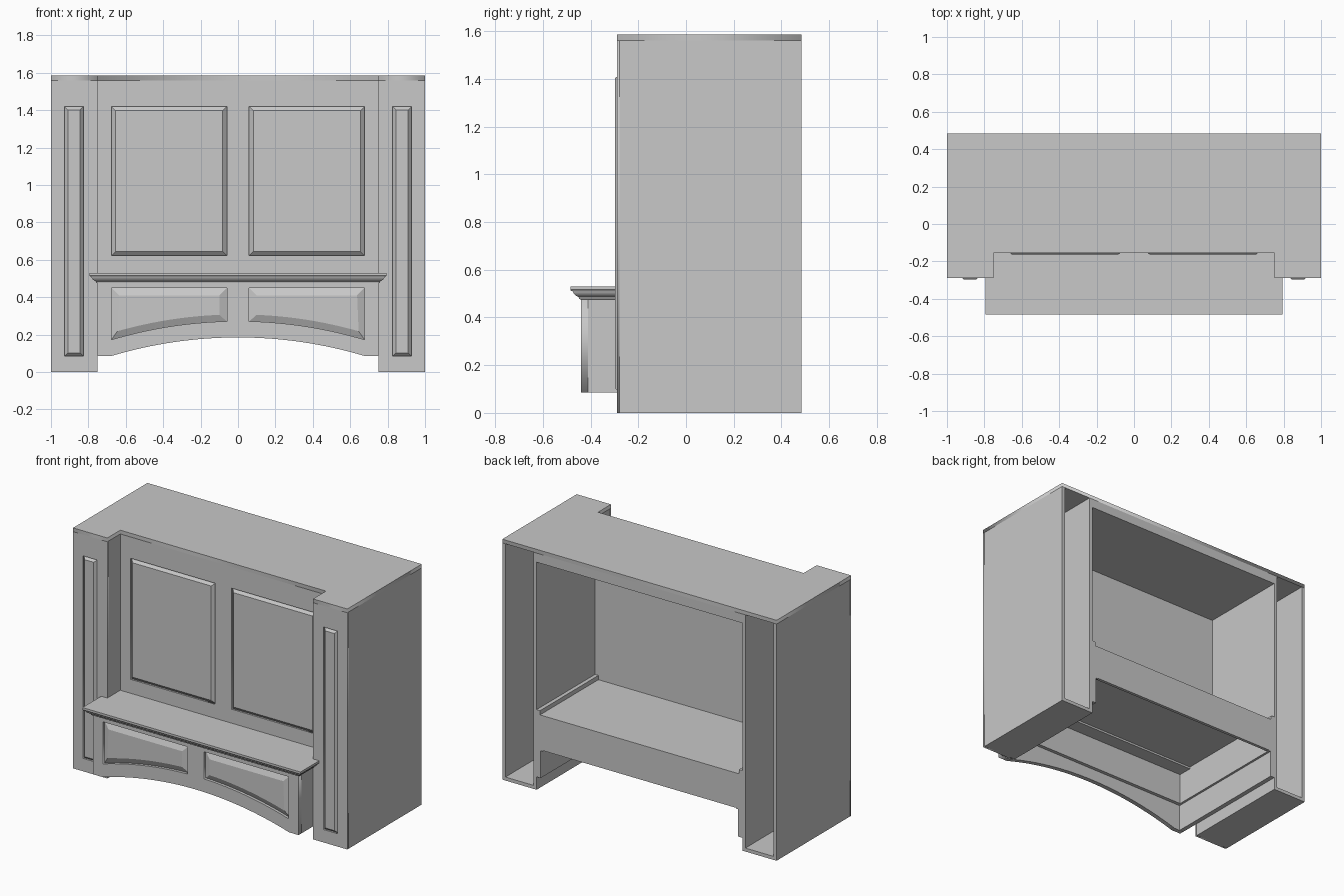
import bpy, bmesh, math

cube = bpy.data.objects.get("Cube")
if cube:
    bpy.data.objects.remove(cube, do_unlink=True)

GREY = (0.58, 0.58, 0.58, 1.0)
paint = bpy.data.materials.new("plain_grey")
paint.use_nodes = True
paint.diffuse_color = GREY
paint.node_tree.nodes["Principled BSDF"].inputs["Base Color"].default_value = GREY


def add_mesh(name, mesh):
    mesh.materials.clear()
    mesh.materials.append(paint)
    obj = bpy.data.objects.new(name, mesh)
    bpy.context.collection.objects.link(obj)
    return obj


def from_bmesh(name, bm):
    mesh = bpy.data.meshes.new(name)
    bm.to_mesh(mesh)
    bm.free()
    return add_mesh(name, mesh)


def box(name, xs, ys, zs):
    bm = bmesh.new()
    bmesh.ops.create_cube(bm, size=1)
    for v in bm.verts:
        v.co = [r[0] if c < 0 else r[1] for c, r in zip(v.co, (xs, ys, zs))]
    return from_bmesh(name, bm)


def plate(name, loops, near, far, upright=True):
    """Flat outline with holes, given thickness; upright plates face the front."""
    curve = bpy.data.curves.new(name, "CURVE")
    curve.dimensions = "2D"
    curve.fill_mode = "BOTH"
    curve.extrude = (far - near) / 2
    for loop in loops:
        spline = curve.splines.new("POLY")
        spline.points.add(len(loop) - 1)
        for point, (a, b) in zip(spline.points, loop):
            point.co = (a, b, 0, 1)
        spline.use_cyclic_u = True
    temp = bpy.data.objects.new(name + "_outline", curve)
    bpy.context.collection.objects.link(temp)
    graph = bpy.context.evaluated_depsgraph_get()
    mesh = bpy.data.meshes.new_from_object(temp.evaluated_get(graph))
    bpy.data.objects.remove(temp, do_unlink=True)
    mid = (near + far) / 2
    for v in mesh.vertices:
        a, b, c = v.co
        v.co = (a, mid - c, b) if upright else (a, b, mid + c)
    return add_mesh(name, mesh)


def rect(x0, x1, z0, z1):
    return [(x0, z0), (x1, z0), (x1, z1), (x0, z1)]


def mirror(loop):
    return [(-x, z) for x, z in reversed(loop)]


def raised_panel(name, outer, inner, y_edge, y_field):
    """Sloped border rising to a flat field."""
    bm = bmesh.new()
    a = [bm.verts.new((x, y_edge, z)) for x, z in outer]
    b = [bm.verts.new((x, y_field, z)) for x, z in inner]
    for i in range(len(a)):
        j = (i + 1) % len(a)
        bm.faces.new((a[i], a[j], b[j], b[i]))
    bm.faces.new(b)
    return from_bmesh(name, bm)


SIDES = (("left", 1), ("right", -1))
FRONT, BACK, TOP = -0.29, 0.485, 1.585
WALL_FRONT, HEARTH_FRONT = -0.155, -0.44
COL = 0.75
RECESS = 0.012

# Top board and the thick soffit under it
top_outline = [(-1, FRONT), (-COL, FRONT), (-COL, WALL_FRONT), (COL, WALL_FRONT),
               (COL, FRONT), (1, FRONT), (1, BACK), (-1, BACK)]
plate("top_board", [top_outline], 1.56, TOP, upright=False)
box("soffit", (-COL, COL), (WALL_FRONT, BACK), (1.5, 1.56))

# Hollow side columns, open at the back
for side, s in SIDES:
    def span(a, b):
        return tuple(sorted((s * a, s * b)))
    hole = rect(*span(0.826, 0.928), 0.085, 1.42)
    field = rect(*span(0.844, 0.91), 0.103, 1.402)
    plate(side + "_column_face", [rect(*span(COL, 1), 0, 1.56), hole],
          FRONT, FRONT + RECESS)
    box(side + "_column_backing", span(COL, 1),
        (FRONT + RECESS, FRONT + 0.023), (0, 1.56))
    raised_panel(side + "_column_panel", hole, field, FRONT + RECESS, FRONT - 0.007)
    box(side + "_column_outer_wall", span(0.977, 1), (FRONT + 0.023, BACK), (0, 1.56))
    box(side + "_column_inner_wall", span(COL, 0.773), (FRONT + 0.023, BACK), (0, 1.56))
    box(side + "_column_floor", span(0.773, 0.977), (FRONT + 0.023, BACK), (0, 0.023))

# Recessed upper wall with two raised panels
upper = rect(0.06, 0.677, 0.622, 1.42)
upper_field = rect(0.082, 0.655, 0.644, 1.398)
plate("upper_wall", [rect(-COL, COL, 0.5, 1.56), upper, mirror(upper)],
      WALL_FRONT, WALL_FRONT + RECESS)
box("upper_wall_backing", (-COL, COL), (WALL_FRONT + RECESS, -0.123), (0.5, 1.56))
for side, s in SIDES:
    flip = mirror if s < 0 else list
    raised_panel(side + "_upper_panel", flip(upper), flip(upper_field),
                 WALL_FRONT + RECESS, WALL_FRONT - 0.007)

# Arched lower front
RADIUS = 2.362


def arch(x):
    return 0.185 - RADIUS + math.sqrt(RADIUS ** 2 - x ** 2)


def arc(x0, x1, lift, steps=16):
    xs = [x0 + (x1 - x0) * i / steps for i in range(steps + 1)]
    return [(x, arch(x) + lift) for x in xs]


apron = [(-COL, 0.085)] + arc(-0.68, 0.68, 0, 32) + [(COL, 0.085), (COL, 0.5), (-COL, 0.5)]
lower = arc(0.06, 0.677, 0.087) + [(0.677, 0.45), (0.06, 0.45)]
lower_field = arc(0.1, 0.645, 0.123) + [(0.637, 0.41), (0.1, 0.41)]
plate("apron_face", [apron, lower, mirror(lower)], HEARTH_FRONT, HEARTH_FRONT + 0.018)
plate("apron_backing", [apron], HEARTH_FRONT + 0.018, -0.41)
for side, s in SIDES:
    flip = mirror if s < 0 else list
    raised_panel(side + "_lower_panel", flip(lower), flip(lower_field),
                 HEARTH_FRONT + 0.018, HEARTH_FRONT + 0.001)

# Lower box: sides, inner liner, ceiling slab and back rail
for side, s in SIDES:
    def span(a, b):
        return tuple(sorted((s * a, s * b)))
    box(side + "_lower_side", span(0.72, COL), (-0.41, BACK), (0.085, 0.5))
    box(side + "_liner", span(0.705, 0.72), (-0.41, BACK), (0.265, 0.488))
    box(side + "_ledge", span(0.725, COL), (-0.123, BACK), (0.5, 0.528))
box("front_liner", (-0.705, 0.705), (-0.41, -0.387), (0.265, 0.488))
box("back_rail", (-0.705, 0.705), (0.465, BACK), (0.27, 0.488))
box("inner_shelf", (-0.72, 0.72), (-0.41, BACK), (0.488, 0.5))

# Mantel shelf with a mitred moulding
profile = [(0, 0.475), (0.008, 0.477), (0.01, 0.485), (0.016, 0.488), (0.024, 0.493),
           (0.031, 0.501), (0.035, 0.51), (0.041, 0.511), (0.045, 0.516), (0.045, 0.53)]
bm = bmesh.new()
rings = []
for out, z in profile:
    x, y = COL + out, HEARTH_FRONT - out
    rings.append([bm.verts.new((px, py, z)) for px, py in
                  ((-x, FRONT), (-x, y), (x, y), (x, FRONT))])
for low, high in zip(rings, rings[1:]):
    for i in range(4):
        j = (i + 1) % 4
        bm.faces.new((low[i], low[j], high[j], high[i]))
bm.faces.new(rings[-1])
bm.faces.new(list(reversed(rings[0])))
bmesh.ops.recalc_face_normals(bm, faces=bm.faces)
from_bmesh("mantel_moulding", bm)
box("mantel_top", (-COL, COL), (FRONT, WALL_FRONT), (0.5, 0.53))
